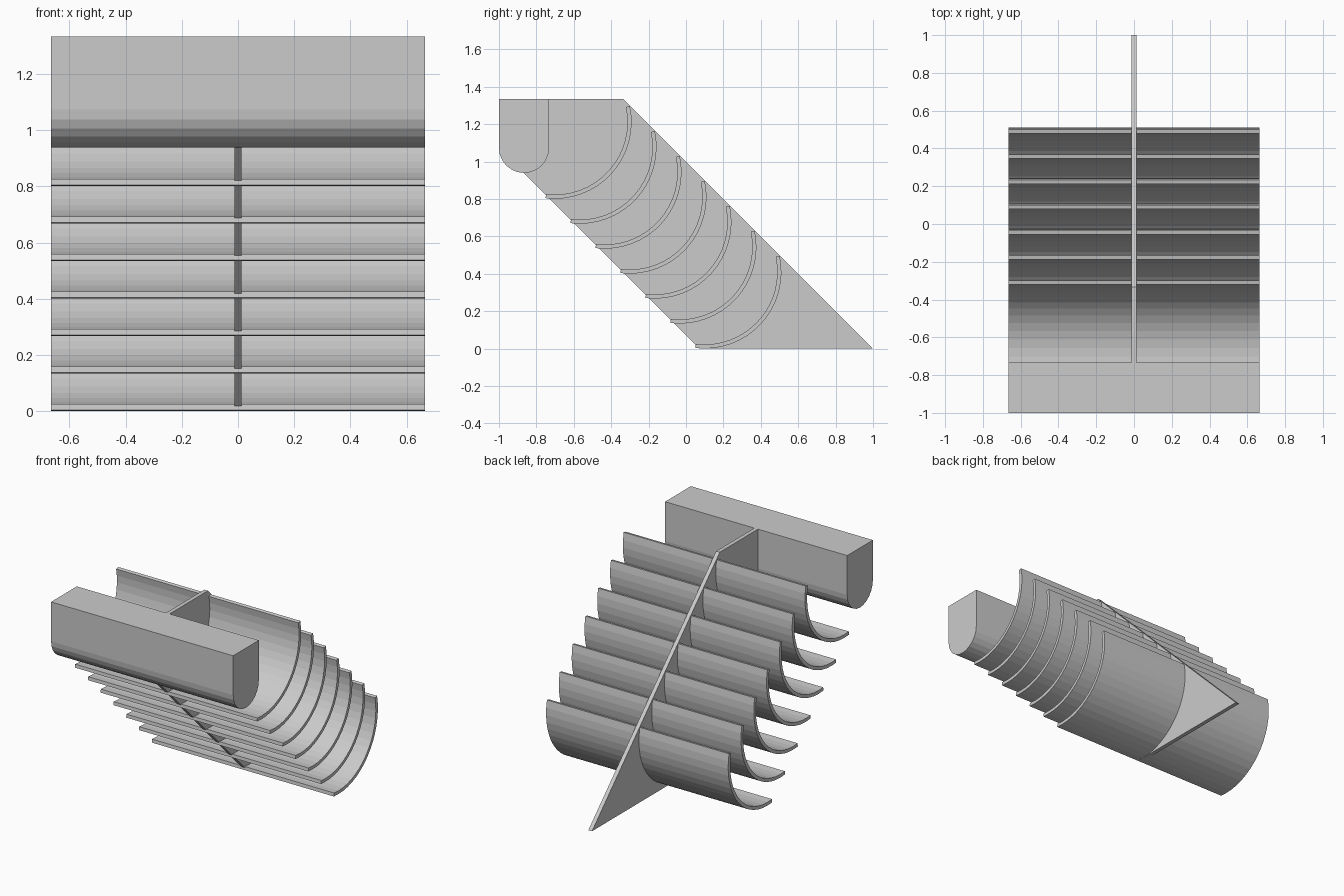
import bpy, bmesh
from math import sin, cos, pi, radians

if "Cube" in bpy.data.objects:
    bpy.data.objects.remove(bpy.data.objects["Cube"])


def extrude_profile(name, profile, half_width):
    """Extrude a closed (y, z) outline symmetrically along x."""
    bm = bmesh.new()
    left = [bm.verts.new((-half_width, y, z)) for y, z in profile]
    right = [bm.verts.new((half_width, y, z)) for y, z in profile]
    n = len(profile)
    bm.faces.new(left)
    bm.faces.new(right[::-1])
    for i in range(n):
        j = (i + 1) % n
        bm.faces.new((left[i], right[i], right[j], left[j]))
    bmesh.ops.recalc_face_normals(bm, faces=bm.faces)
    mesh = bpy.data.meshes.new(name)
    bm.to_mesh(mesh)
    bm.free()
    obj = bpy.data.objects.new(name, mesh)
    bpy.context.collection.objects.link(obj)
    return obj


def arc(cy, cz, r, start, end, segments):
    angles = [radians(start + (end - start) * i / segments) for i in range(segments + 1)]
    return [(cy + r * cos(a), cz + r * sin(a)) for a in angles]


HALF = 0.665
TOP = 1.333
STEP = 0.1335

# Front bar: flat top, half-round underside
bar = [(-1.0, TOP)] + arc(-0.866, 1.073, 0.134, 180, 360, 12) + [(-0.732, TOP)]
extrude_profile("front_bar", bar, HALF)

# Slanted centre web carrying the louvers
web = [(-0.866, TOP), (-0.333, TOP), (1.0, 0.0), (0.07, 0.0), (-0.866, 0.938)]
extrude_profile("centre_web", web, 0.0133)

# Seven curved louvers stepping up and forward
outer = arc(0.10, 0.41, 0.41, -97, 12, 16)
inner = arc(0.10, 0.41, 0.388, 12, -97, 16)
for i in range(7):
    louver = extrude_profile(f"louver_{i + 1}", outer + inner, HALF)
    louver.location = (0, -STEP * i, STEP * i)
